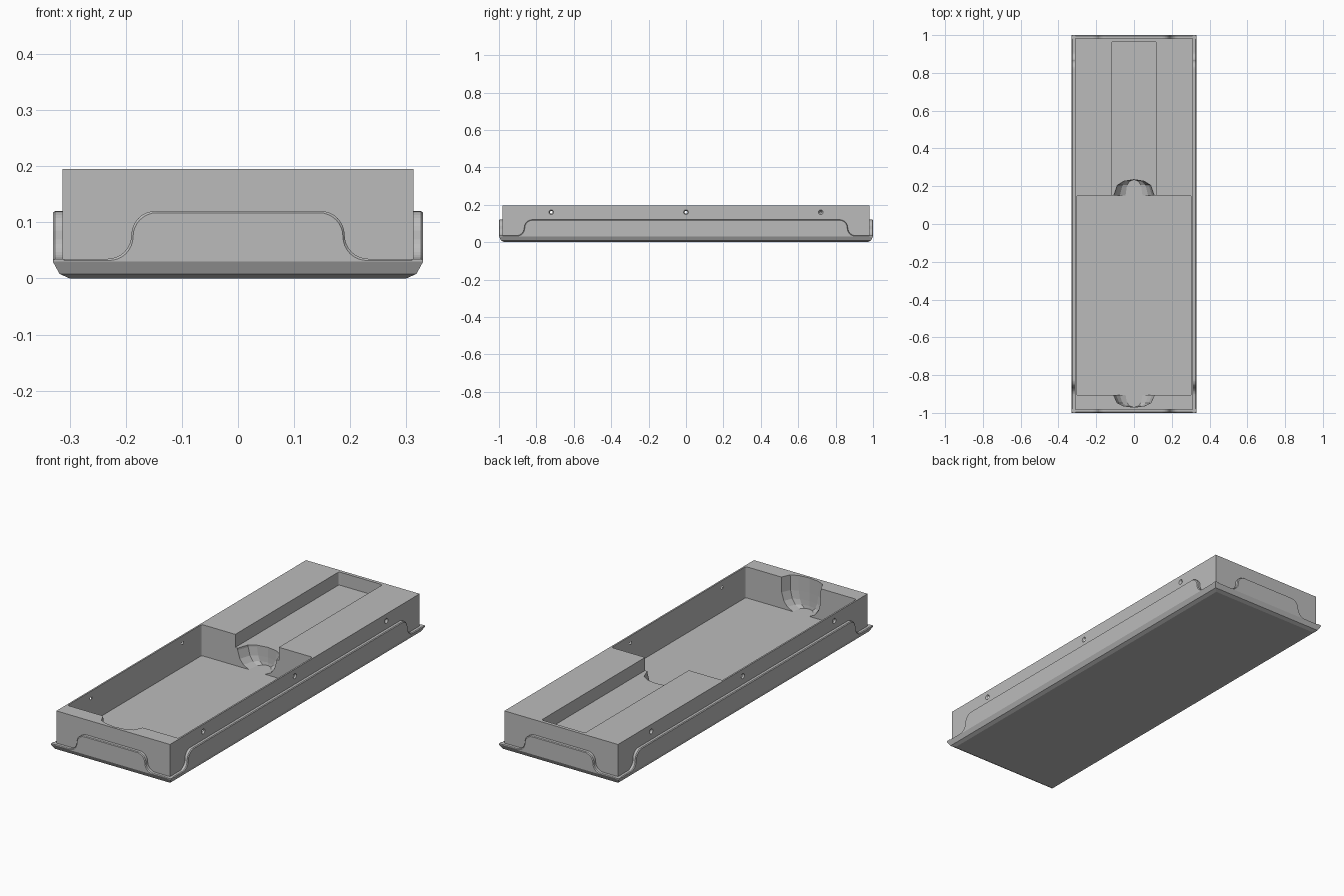
import bpy, bmesh, math

if "Cube" in bpy.data.objects:
    bpy.data.objects.remove(bpy.data.objects["Cube"])

grey = bpy.data.materials.new("plain grey")
grey.use_nodes = True
grey.diffuse_color = (0.5, 0.5, 0.5, 1)
grey.node_tree.nodes["Principled BSDF"].inputs["Base Color"].default_value = (0.5, 0.5, 0.5, 1)

HALF_X, HALF_Y, TOP = 0.313, 0.982, 0.195   # inner block
RIM_X, RIM_Y = 0.33, 1.0                    # outer tray
FLOOR, MOUTH_BACK, MOUTH_FRONT = 0.04, 0.15, -0.905


def loft(name, rings):
    """Skin a closed solid through rings of matching points."""
    bm = bmesh.new()
    loops = [[bm.verts.new(p) for p in ring] for ring in rings]
    n = len(loops[0])
    for a, b in zip(loops, loops[1:]):
        for i in range(n):
            j = (i + 1) % n
            bm.faces.new((a[i], a[j], b[j], b[i]))
    bm.faces.new(loops[0][::-1])
    bm.faces.new(loops[-1])
    bmesh.ops.recalc_face_normals(bm, faces=bm.faces)
    mesh = bpy.data.meshes.new(name)
    bm.to_mesh(mesh)
    bm.free()
    mesh.materials.append(grey)
    obj = bpy.data.objects.new(name, mesh)
    bpy.context.collection.objects.link(obj)
    return obj


def rectangle(x0, x1, y0, y1, z, r=0.0):
    """Rectangle ring, with rounded corners when r is given."""
    if not r:
        return [(x0, y0, z), (x1, y0, z), (x1, y1, z), (x0, y1, z)]
    corners = [(x1 - r, y1 - r), (x0 + r, y1 - r), (x0 + r, y0 + r), (x1 - r, y0 + r)]
    return [(cx + r * math.cos(t), cy + r * math.sin(t), z)
            for k, (cx, cy) in enumerate(corners)
            for t in [(k + s / 3) * math.pi / 2 for s in range(4)]]


def pocket(x, y0, y1, floor):
    return loft("pocket_cutter", [rectangle(-x, x, y0, y1, z, 0.008) for z in (floor, 0.3)])


def notch(y, depth):
    """Finger notch: rounded plan, narrowing towards the floor."""
    rings = []
    for z, w in ((FLOOR, 0.045), (0.055, 0.075), (0.08, 0.095), (0.12, 0.107), (0.25, 0.11)):
        half = [(1, -0.3), (1, 0), (0.82, 0.65), (0.5, 0.9)]
        plan = half + [(0, 1)] + [(-u, v) for u, v in reversed(half)]
        rings.append([(u * w, y + v * depth, z) for u, v in plan])
    return loft("notch_cutter", rings)


def screw_hole(side, y):
    """Conical hole running in through the side wall."""
    rings = []
    for x, r in ((HALF_X + 0.002, 0.014), (HALF_X - 0.012, 0.005)):
        rings.append([(side * x, y + r * math.cos(t), 0.16 + r * math.sin(t))
                      for t in [k * math.tau / 16 for k in range(16)]])
    return loft("hole_cutter", rings)


def cut(obj, cutter):
    mod = obj.modifiers.new("cut", 'BOOLEAN')
    mod.operation, mod.solver, mod.object = 'DIFFERENCE', 'EXACT', cutter
    bpy.context.view_layer.objects.active = obj
    bpy.ops.object.modifier_apply(modifier=mod.name)
    bpy.data.objects.remove(cutter)


# Inner block with its pockets, finger notches and screw holes
block = loft("inner_block", [rectangle(-HALF_X, HALF_X, -HALF_Y, HALF_Y, z) for z in (0.02, TOP)])
cut(block, pocket(0.305, MOUTH_FRONT, MOUTH_BACK, FLOOR))
cut(block, pocket(0.12, 0.1, 0.965, 0.13))
cut(block, notch(MOUTH_BACK, 0.085))
cut(block, notch(MOUTH_FRONT, -0.065))
for side in (-1, 1):
    for y in (-0.72, 0, 0.72):
        cut(block, screw_hole(side, y))

# Tray base with chamfered underside
loft("tray_base", [rectangle(-RIM_X + i, RIM_X - i, -RIM_Y + i, RIM_Y - i, z)
                   for i, z in ((0.03, 0), (0.012, 0.008), (0, 0.03))])


def panel(name, end, mid, place):
    """Raised rim panel with S-shaped shoulders; place maps (along, out, z) to space."""
    r, low, high = 0.0425, 0.035, 0.12
    steps = [k * math.pi / 16 for k in range(9)]
    curve = [(mid + r - r * math.sin(t), low + r - r * math.cos(t)) for t in steps]
    curve += [(mid - r + r * math.cos(t), high - r + r * math.sin(t)) for t in steps[1:]]
    rings = []
    for out, soft in ((-0.002, 0), (0.014, 0), (0.018, 0.003)):
        half = [(end, 0.03), (end, low - soft)] + [(u - soft, z - soft) for u, z in curve]
        outline = half + [(-u, z) for u, z in reversed(half)]
        rings.append([place(u, out, z) for u, z in outline])
    loft(name, rings)


# Rim panels on the four sides
for label, s in (("front", -1), ("back", 1)):
    panel(label + "_rim_panel", RIM_X, 0.19, lambda u, o, z: (u, s * (HALF_Y + o), z))
for label, s in (("right", -1), ("left", 1)):
    panel(label + "_rim_panel", RIM_Y, 0.865, lambda u, o, z: (s * (HALF_X - 0.001 + o), u, z))
